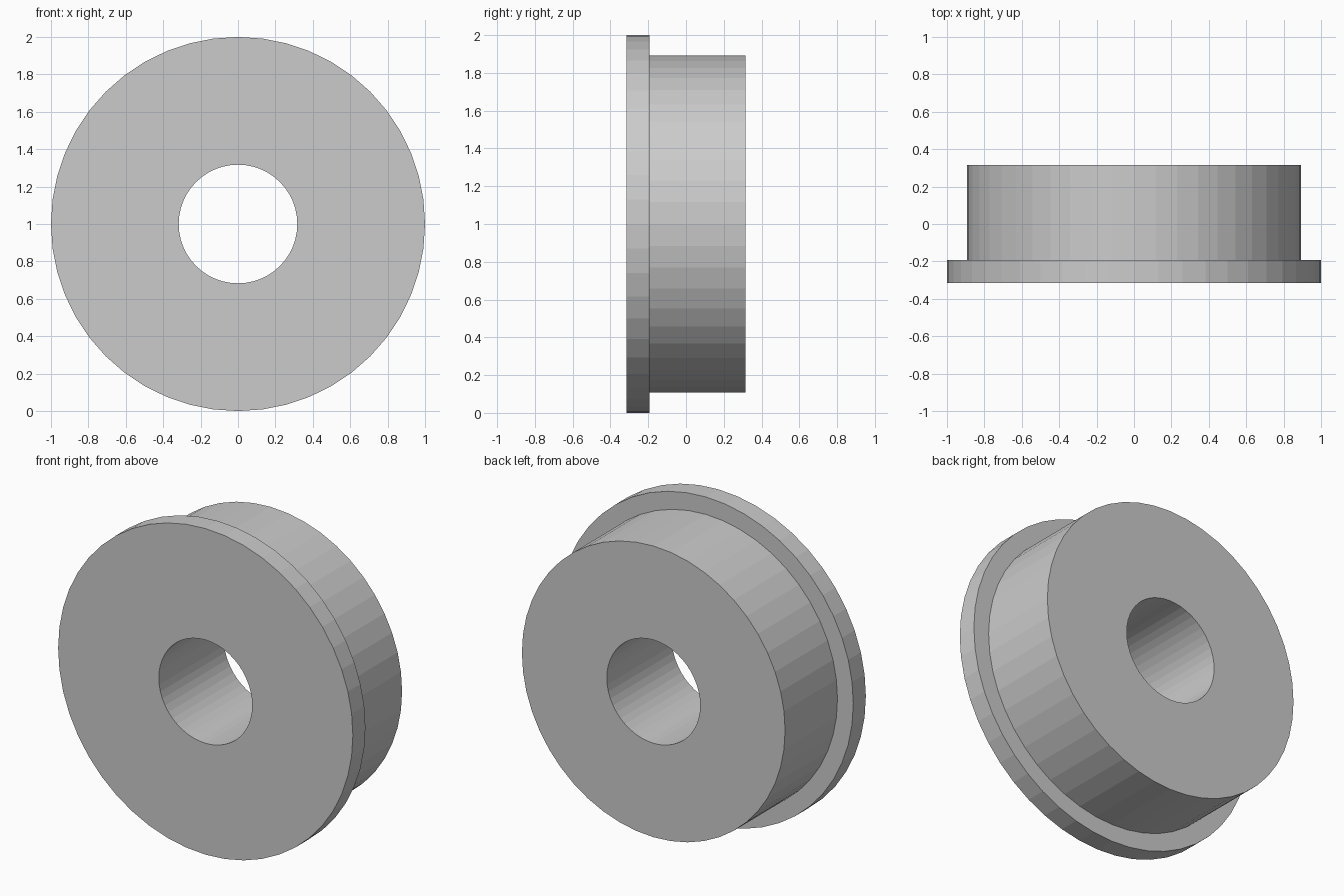
import bpy
import bmesh
import math
from mathutils import Matrix, Vector

cube = bpy.data.objects.get("Cube")
if cube:
    bpy.data.objects.remove(cube, do_unlink=True)

SEGMENTS = 48
BORE, BARREL, FLANGE = 0.317, 0.893, 1.0
FRONT, STEP, BACK = -0.315, -0.193, 0.315

# Plain grey metal
grey = bpy.data.materials.new("plain_grey")
grey.use_nodes = True
colour = (0.6, 0.6, 0.6, 1)
grey.diffuse_color = colour
grey.node_tree.nodes["Principled BSDF"].inputs["Base Color"].default_value = colour

# Flanged bushing: closed stepped cross-section (radius, y) turned about the y axis
profile = [(BORE, FRONT), (FLANGE, FRONT), (FLANGE, STEP),
           (BARREL, STEP), (BARREL, BACK), (BORE, BACK)]

bm = bmesh.new()
verts = [bm.verts.new((r, y, 0)) for r, y in profile]
edges = [bm.edges.new((v, verts[(i + 1) % len(verts)])) for i, v in enumerate(verts)]
bmesh.ops.spin(bm, geom=verts + edges, cent=(0, 0, 0), axis=(0, 1, 0),
               angle=math.tau, steps=SEGMENTS)
bmesh.ops.remove_doubles(bm, verts=bm.verts, dist=0.0001)
bmesh.ops.recalc_face_normals(bm, faces=bm.faces)
bm.transform(Matrix.Translation(Vector((0, 0, FLANGE))))

mesh = bpy.data.meshes.new("flanged_bushing")
bm.to_mesh(mesh)
bm.free()
mesh.materials.append(grey)
bushing = bpy.data.objects.new("flanged_bushing", mesh)
bpy.context.collection.objects.link(bushing)
